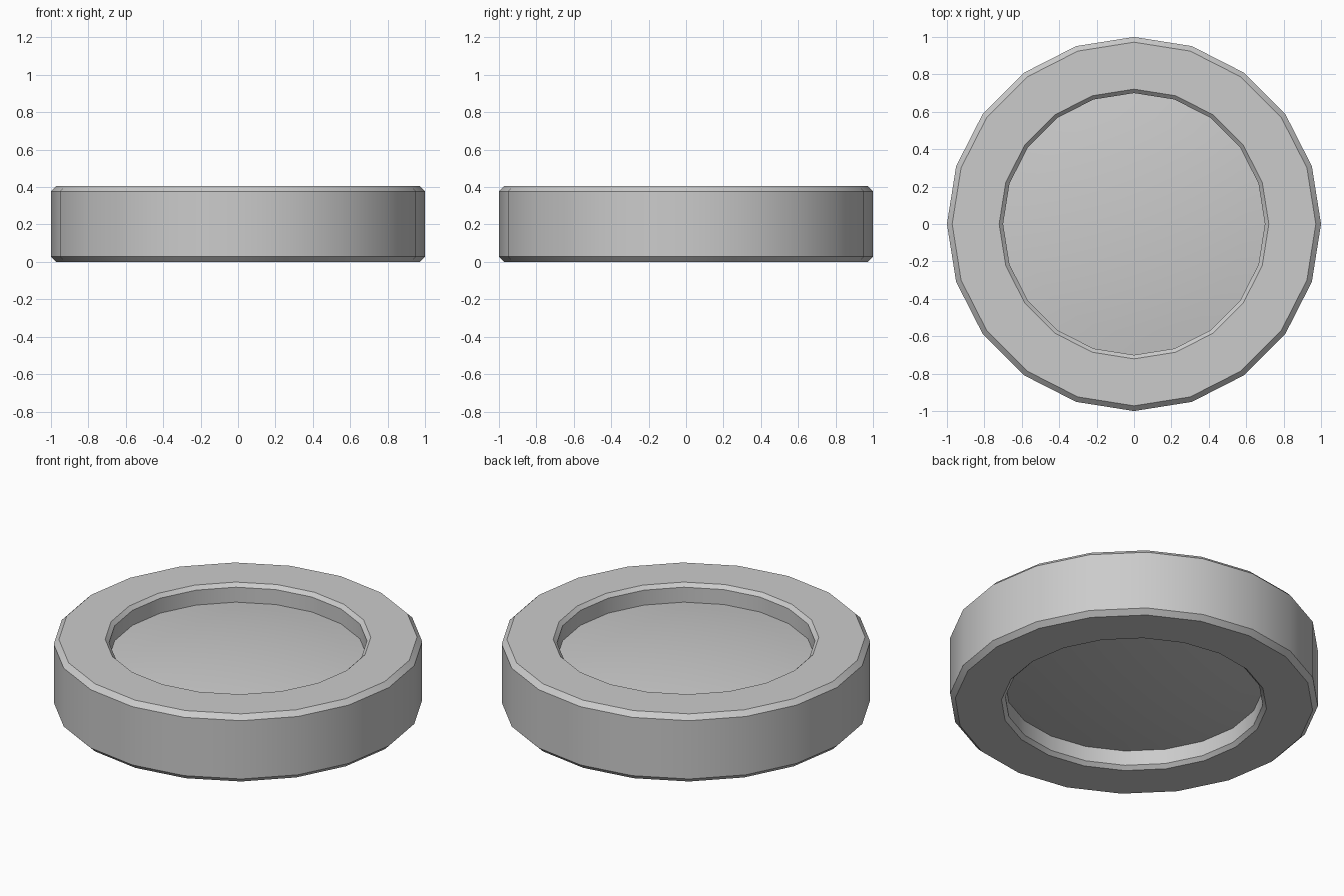
import bpy, bmesh, math

if "Cube" in bpy.data.objects:
    bpy.data.objects.remove(bpy.data.objects["Cube"])

SIDES = 20
H = 0.405


def revolve(name, profile, closed):
    """Turn an (r, z) profile around z with SIDES facets."""
    bm = bmesh.new()
    rings = []
    for r, z in profile:
        if r < 1e-6:
            rings.append([bm.verts.new((0, 0, z))] * SIDES)
        else:
            rings.append([bm.verts.new((r * math.cos(2 * math.pi * i / SIDES),
                                        r * math.sin(2 * math.pi * i / SIDES), z))
                          for i in range(SIDES)])
    n = len(rings)
    for k in range(n if closed else n - 1):
        a, b = rings[k], rings[(k + 1) % n]
        for i in range(SIDES):
            j = (i + 1) % SIDES
            bm.faces.new(list(dict.fromkeys((a[i], a[j], b[j], b[i]))))
    bmesh.ops.recalc_face_normals(bm, faces=bm.faces)
    me = bpy.data.meshes.new(name)
    bm.to_mesh(me)
    bm.free()
    ob = bpy.data.objects.new(name, me)
    bpy.context.collection.objects.link(ob)
    bpy.ops.object.select_all(action='DESELECT')
    ob.select_set(True)
    bpy.context.view_layer.objects.active = ob
    bpy.ops.object.shade_smooth_by_angle(angle=math.radians(30))
    return ob


# Outer ring with chamfered rims
C, D = 0.028, 0.021
revolve("ring", [(1 - C, 0), (1, C), (1, H - C), (1 - C, H),
                 (0.70 + D, H), (0.70, H - D), (0.70, D), (0.70 + D, 0)], True)

# Shallow domed lens, convex on both faces
R, EDGE, SAG, STEPS = 0.70, 0.092, 0.05, 6
dome = [(R * t / STEPS, EDGE + SAG * (1 - (t / STEPS) ** 2)) for t in range(STEPS + 1)]
profile = ([(r, H / 2 + z) for r, z in dome]
           + [(r, H / 2 - z) for r, z in reversed(dome)])
revolve("lens", profile, False)
